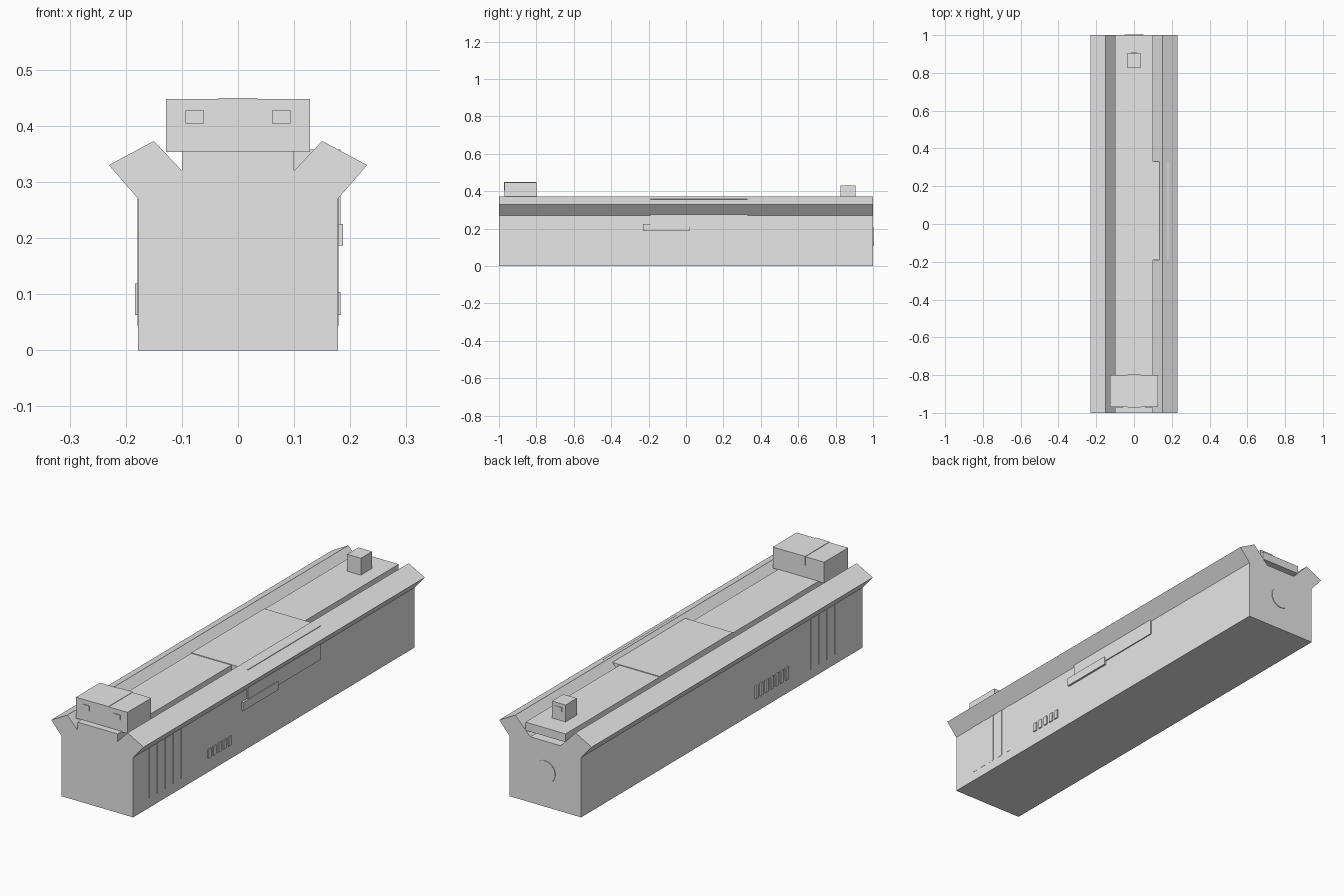
import bpy, bmesh, math

if "Cube" in bpy.data.objects:
    bpy.data.objects.remove(bpy.data.objects["Cube"])

grey = bpy.data.materials.new("plain grey")
grey.diffuse_color = (0.8, 0.8, 0.8, 1)
grey.use_nodes = True
grey.node_tree.nodes["Principled BSDF"].inputs["Base Color"].default_value = grey.diffuse_color


def finish(name, bm):
    bmesh.ops.recalc_face_normals(bm, faces=bm.faces)
    me = bpy.data.meshes.new(name)
    bm.to_mesh(me)
    bm.free()
    me.materials.append(grey)
    ob = bpy.data.objects.new(name, me)
    bpy.context.collection.objects.link(ob)
    return ob


def add_box(bm, x, y, z):
    """Box from (min, max) ranges."""
    vs = bmesh.ops.create_cube(bm, size=1)["verts"]
    for v in vs:
        v.co = [r[0] + (c + 0.5) * (r[1] - r[0]) for r, c in zip((x, y, z), v.co)]


def box(name, *ranges):
    bm = bmesh.new()
    add_box(bm, *ranges)
    return finish(name, bm)


def extrusion(name, half, y0, y1):
    """Mirror a half profile (x, z) and sweep it along y."""
    pts = half + [(-x, z) for x, z in reversed(half)]
    bm = bmesh.new()
    f = bm.faces.new([bm.verts.new((x, y0, z)) for x, z in pts])
    ext = bmesh.ops.extrude_face_region(bm, geom=[f])["geom"]
    for v in ext:
        if isinstance(v, bmesh.types.BMVert):
            v.co.y = y1
    return finish(name, bm)


# Body with flared rails; the far end has a lowered floor below the top plate
side = [(0.178, 0), (0.178, 0.27), (0.23, 0.33), (0.15, 0.373), (0.10, 0.32)]
extrusion("body", side, -1, 0.9)
extrusion("body_end", side + [(0.075, 0.295)], 0.9, 1)
box("top_plate", (-0.10, 0.10), (-1, 1), (0.318, 0.355))

# Port block passing through the right rail, with its lower tab
box("port_block", (-0.10, 0.183), (-0.19, 0.33), (0.205, 0.358))
box("port_tab", (0.15, 0.187), (-0.23, 0.02), (0.187, 0.225))

# Wide sight at the front with two square marks and a thin centre strip
box("wide_sight", (-0.128, 0.128), (-0.97, -0.80), (0.353, 0.448))
box("sight_strip", (-0.035, 0.035), (-0.972, -0.798), (0.41, 0.45))
bm = bmesh.new()
for s in (-1, 1):
    add_box(bm, (s * 0.077 - 0.0165, s * 0.077 + 0.0165), (-0.973, -0.96), (0.404, 0.427))
finish("sight_marks", bm)

# Small sight post at the back
box("post_sight", (-0.034, 0.034), (0.825, 0.905), (0.35, 0.431))
box("post_mark", (-0.016, 0.016), (0.90, 0.907), (0.395, 0.415))

# Round plug on the back face
bm = bmesh.new()
bmesh.ops.create_cone(bm, cap_ends=True, segments=24, radius1=0.05, radius2=0.05, depth=0.02)
for v in bm.verts:
    x, y, z = v.co
    v.co = (x, 0.993 + z, 0.158 + y)
finish("end_plug", bm)

# Grip ribs and small vents on both sides
for s, label, count, top, reach in ((1, "right", 5, 0.104, 0.183), (-1, "left", 7, 0.119, 0.184)):
    bm = bmesh.new()
    for i in range(5):
        y = -0.886 + i * 0.057
        add_box(bm, sorted((s * 0.17, s * 0.179)), (y, y + 0.025), (0.043, 0.272))
    finish(label + "_grip_ribs", bm)
    bm = bmesh.new()
    for i in range(count):
        y = -0.47 + i * 0.036
        add_box(bm, sorted((s * 0.17, s * reach)), (y, y + 0.02), (0.063, top))
    finish(label + "_vents", bm)
